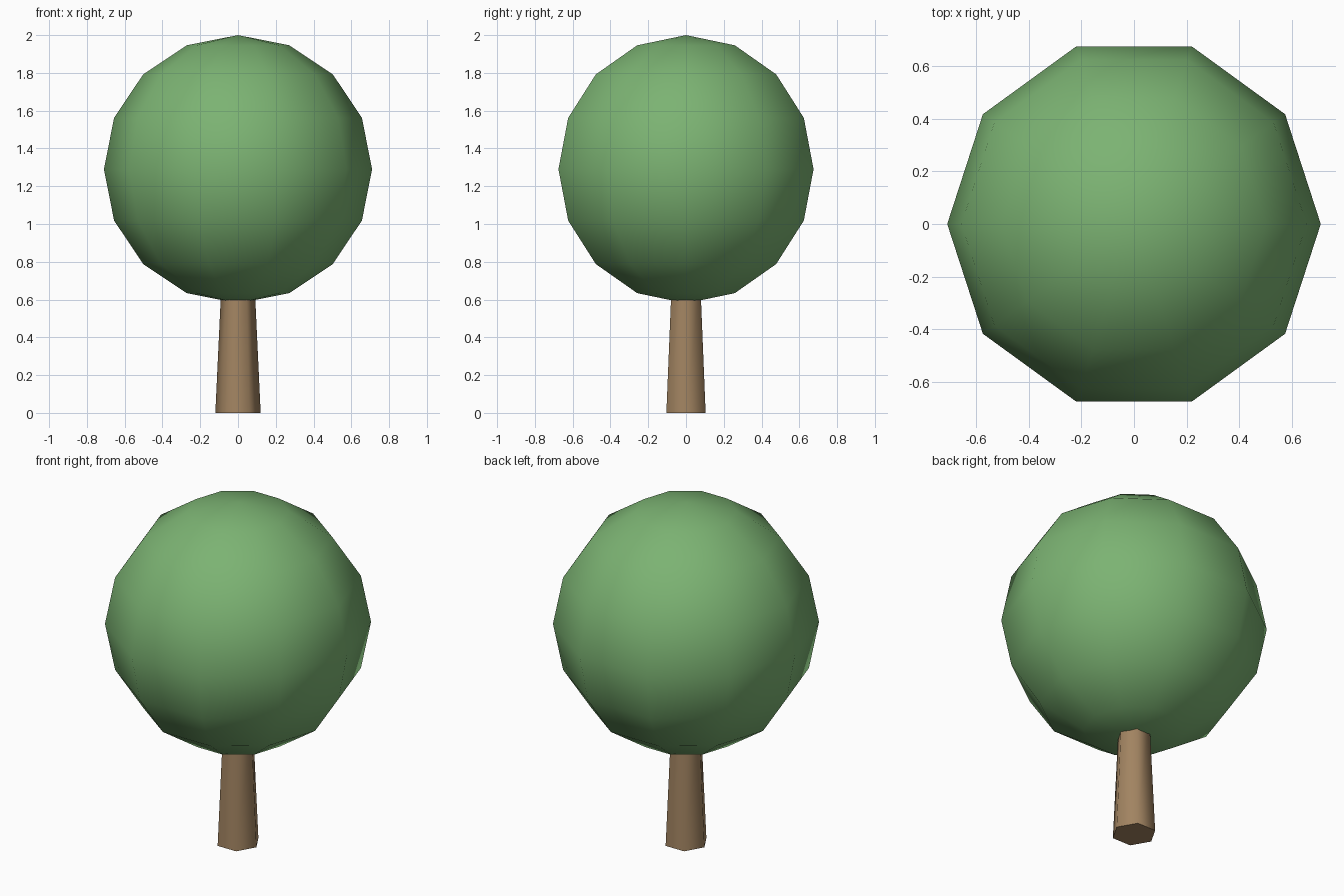
import bpy, bmesh
from math import sin, cos, pi

if "Cube" in bpy.data.objects:
    bpy.data.objects.remove(bpy.data.objects["Cube"])


def material(name, rgb):
    m = bpy.data.materials.new(name)
    m.diffuse_color = (*rgb, 1)
    m.use_nodes = True
    m.node_tree.nodes["Principled BSDF"].inputs["Base Color"].default_value = m.diffuse_color
    return m


def lathe(name, profile, sides, mat):
    """Revolve (radius, z) points around z; flat caps, smooth sides."""
    bm = bmesh.new()
    rings = []
    for r, z in profile:
        n = 1 if r < 1e-5 else sides
        rings.append([bm.verts.new((r * cos(2 * pi * i / sides), r * sin(2 * pi * i / sides), z))
                      for i in range(n)])
    for a, b in zip(rings, rings[1:]):
        for i in range(sides):
            j = (i + 1) % sides
            quad = [a[i % len(a)], a[j % len(a)], b[j % len(b)], b[i % len(b)]]
            bm.faces.new(list(dict.fromkeys(quad))).smooth = True
    for cap in (rings[0], rings[-1]):
        if len(cap) > 1:
            bm.faces.new(cap).smooth = False
            for k, v in enumerate(cap):
                bm.edges.get((v, cap[(k + 1) % sides])).smooth = False
    bmesh.ops.recalc_face_normals(bm, faces=bm.faces)
    mesh = bpy.data.meshes.new(name)
    bm.to_mesh(mesh)
    bm.free()
    mesh.materials.append(mat)
    obj = bpy.data.objects.new(name, mesh)
    bpy.context.collection.objects.link(obj)
    return obj


# Tapered six-sided trunk, ending inside the crown
lathe("trunk", [(0.12, 0), (0.087, 0.7)], 6, material("bark", (0.36, 0.23, 0.12)))

# Round ten-sided crown with eight rings
R, CZ = 0.71, 1.29
crown_profile = [(R * sin(pi * k / 8), CZ - R * cos(pi * k / 8)) for k in range(9)]
lathe("crown", crown_profile, 10, material("leaves", (0.2, 0.45, 0.17)))
